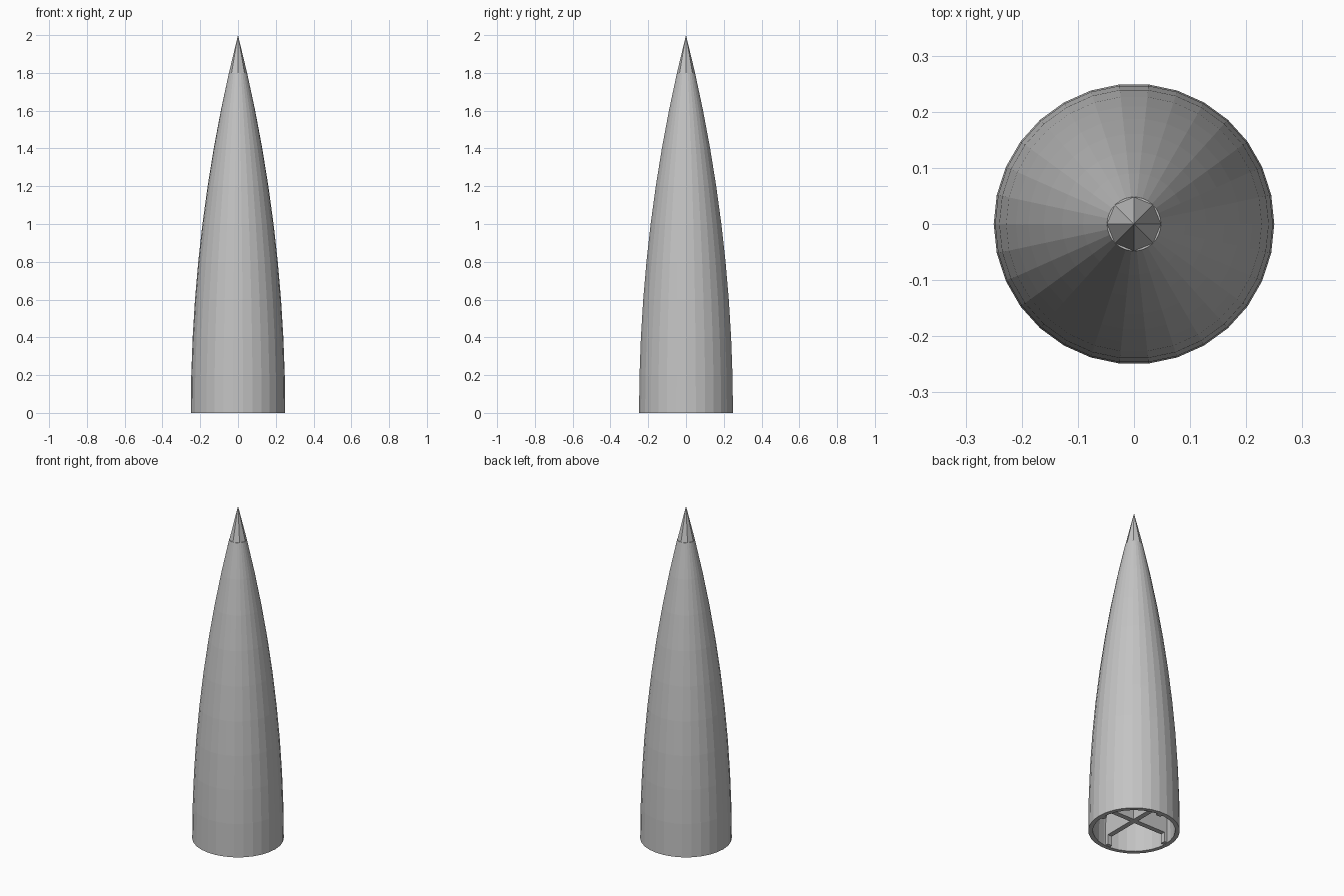
import bpy, bmesh, math

if "Cube" in bpy.data.objects:
    bpy.data.objects.remove(bpy.data.objects["Cube"], do_unlink=True)

RADIUS, HEIGHT, SIDES, STEPS, WALL = 0.25, 2.0, 30, 10, 0.025
ARC = (RADIUS ** 2 + HEIGHT ** 2) / (2 * RADIUS)

grey = bpy.data.materials.new("plain grey")
grey.use_nodes = True
grey.diffuse_color = (0.55, 0.55, 0.55, 1)
grey.node_tree.nodes["Principled BSDF"].inputs["Base Color"].default_value = grey.diffuse_color


def ogive(z):
    """Radius of the pointed arch at height z."""
    return math.sqrt(ARC ** 2 - z ** 2) - (ARC - RADIUS)


def finish(name, bm):
    bmesh.ops.recalc_face_normals(bm, faces=bm.faces)
    mesh = bpy.data.meshes.new(name)
    bm.to_mesh(mesh)
    bm.free()
    mesh.materials.append(grey)
    obj = bpy.data.objects.new(name, mesh)
    bpy.context.collection.objects.link(obj)
    return obj


def ring(bm, r, z, sides):
    turn = math.tau / sides
    return [bm.verts.new((r * math.cos(i * turn), r * math.sin(i * turn), z))
            for i in range(sides)]


def bridge(bm, low, high):
    n = len(low)
    for i in range(n):
        j = (i + 1) % n
        bm.faces.new((low[i], low[j], high[j], high[i]))


def fan(bm, loop, z):
    apex = bm.verts.new((0, 0, z))
    for i, v in enumerate(loop):
        bm.faces.new((v, loop[(i + 1) % len(loop)], apex))


# Hollow shell, open at the bottom
heights = [HEIGHT * i / STEPS for i in range(STEPS)]
bm = bmesh.new()
outer = [ring(bm, ogive(z), z, SIDES) for z in heights]
inner = [ring(bm, ogive(z) - WALL, z, SIDES) for z in heights]
for shell in (outer, inner):
    for low, high in zip(shell, shell[1:]):
        bridge(bm, low, high)
bridge(bm, outer[0], inner[0])
bm.faces.new(outer[-1])
fan(bm, inner[-1], heights[-1] + 0.08)
finish("nose_shell", bm)

# Coarser faceted point
bm = bmesh.new()
base = ring(bm, ogive(heights[-1]), heights[-1], 8)
bm.faces.new(base)
fan(bm, base, HEIGHT)
finish("nose_tip", bm)

# Crossed inner webs, recessed above the open end with tabs on the wall
recess_r, recess_z, thick = 0.205, 0.06, 0.03
side = [(ogive(z) - WALL * 0.6, z) for z in heights]
half = [(recess_r, recess_z), (recess_r, 0.002), (side[0][0], 0.002)] + side[1:]
outline = half + [(-x, z) for x, z in reversed(half)]
for name, angle in (("side_web", 0), ("front_web", math.pi / 2)):
    bm = bmesh.new()
    face = bm.faces.new([bm.verts.new((x, -thick / 2, z)) for x, z in outline])
    grown = bmesh.ops.extrude_face_region(bm, geom=[face])["geom"]
    bmesh.ops.translate(bm, vec=(0, thick, 0),
                        verts=[g for g in grown if isinstance(g, bmesh.types.BMVert)])
    web = finish(name, bm)
    web.rotation_euler.z = angle
